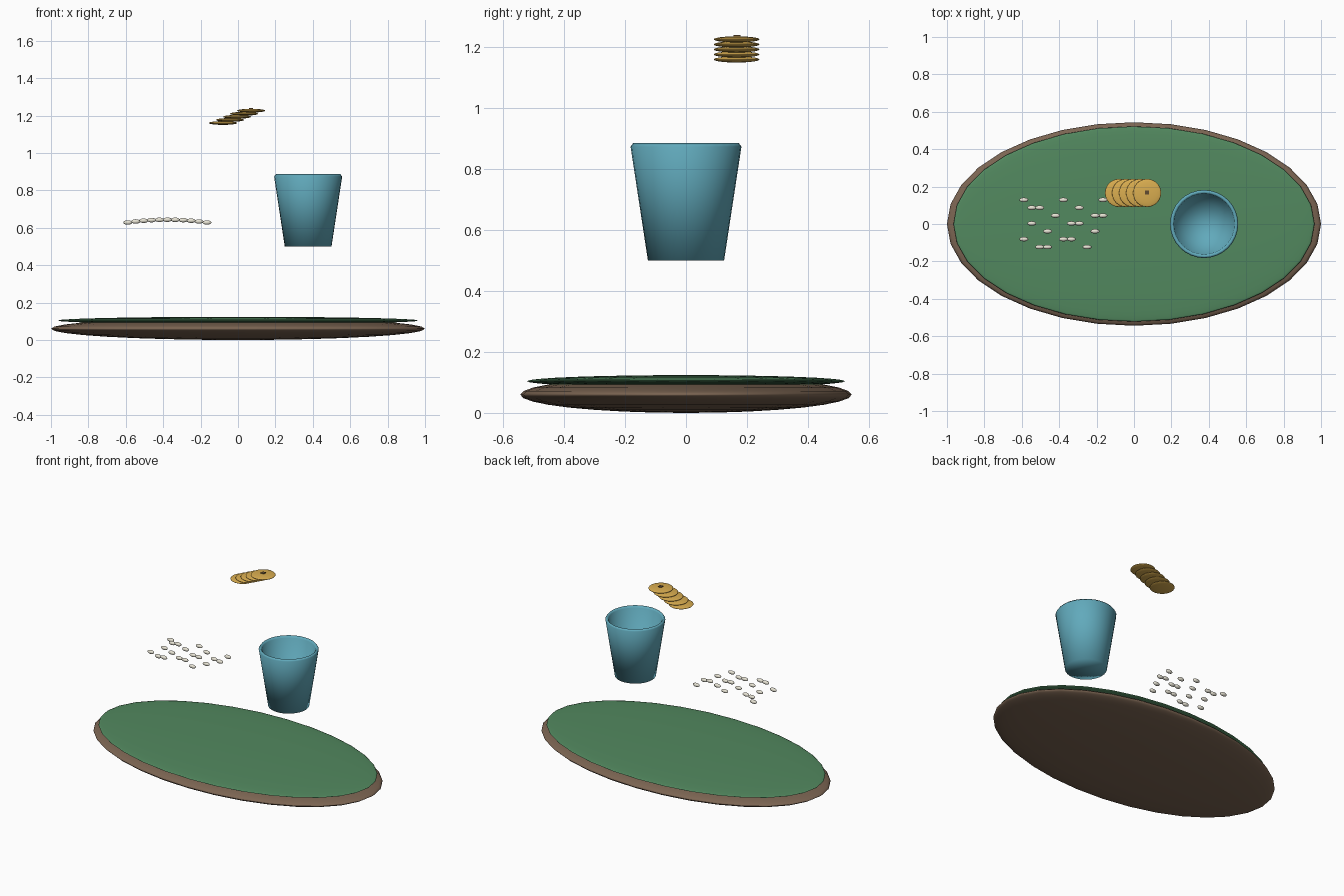
import bpy, bmesh, math

if "Cube" in bpy.data.objects:
    bpy.data.objects.remove(bpy.data.objects["Cube"])


def material(name, r, g, b):
    m = bpy.data.materials.new(name)
    m.diffuse_color = (r, g, b, 1)
    m.use_nodes = True
    m.node_tree.nodes["Principled BSDF"].inputs["Base Color"].default_value = m.diffuse_color
    return m


BROWN = material("wood", 0.20, 0.13, 0.085)
GREEN = material("felt", 0.085, 0.25, 0.115)
TEAL = material("teal", 0.12, 0.40, 0.50)
GOLD = material("gold", 0.70, 0.42, 0.08)
DARK = material("dark_brown", 0.12, 0.07, 0.03)
IVORY = material("ivory", 0.80, 0.77, 0.66)


def ellipsoid(name, loc, radii, mat, seg=32, rings=16):
    bpy.ops.mesh.primitive_uv_sphere_add(segments=seg, ring_count=rings, radius=1, location=loc)
    o = bpy.context.object
    o.name = name
    o.scale = radii
    o.data.materials.append(mat)
    bpy.ops.object.shade_smooth()
    return o


def lathe(name, profile, loc, mat, seg=32):
    bm = bmesh.new()
    vs = [bm.verts.new((r, 0, z)) for r, z in profile]
    es = [bm.edges.new(p) for p in zip(vs, vs[1:])]
    bmesh.ops.spin(bm, geom=vs + es, cent=(0, 0, 0), axis=(0, 0, 1),
                   angle=2 * math.pi, steps=seg)
    bmesh.ops.remove_doubles(bm, verts=bm.verts, dist=1e-4)
    bmesh.ops.recalc_face_normals(bm, faces=bm.faces)
    me = bpy.data.meshes.new(name)
    bm.to_mesh(me)
    bm.free()
    me.materials.append(mat)
    me.shade_smooth()
    o = bpy.data.objects.new(name, me)
    o.location = loc
    bpy.context.collection.objects.link(o)
    return o


# Oval board with its felt top
ellipsoid("board", (0, 0, 0.06), (1.0, 0.544, 0.06), BROWN)
ellipsoid("felt_top", (0, 0, 0.104), (0.965, 0.522, 0.02), GREEN)

# Hollow tapered cup with a bevelled lip
lathe("cup", [(0, 0.50), (0.125, 0.50), (0.182, 0.874), (0.173, 0.886),
              (0.162, 0.874), (0.112, 0.525), (0, 0.525)], (0.375, 0, 0), TEAL)

# Slanted stack of coins, the top one with a square centre
for i in range(5):
    ellipsoid(f"coin_{i + 1}", (-0.08 + 0.0375 * i, 0.166, 1.16 + 0.0165 * i),
              (0.075, 0.075, 0.01), GOLD)
bpy.ops.mesh.primitive_cube_add(size=1, location=(0.07, 0.168, 1.235))
centre = bpy.context.object
centre.name = "coin_square_centre"
centre.scale = (0.023, 0.023, 0.01)
centre.data.materials.append(DARK)

# Floating beans scattered on an arched grid (column, row)
cells = [(0, 6), (1, 5), (2, 5), (5, 6), (7, 5), (4, 4), (1, 3), (3, 2), (6, 3), (7, 3),
         (0, 1), (2, 0), (3, 0), (5, 1), (6, 1), (8, 0), (9, 2), (9, 4), (10, 4), (10, 6)]
for n, (c, r) in enumerate(cells):
    ellipsoid(f"bean_{n + 1}",
              (-0.589 + 0.0423 * c, 0.003 + 0.042 * (r - 3), 0.643 - 0.0006 * (c - 5) ** 2),
              (0.024, 0.012, 0.012), IVORY, 16, 8)
